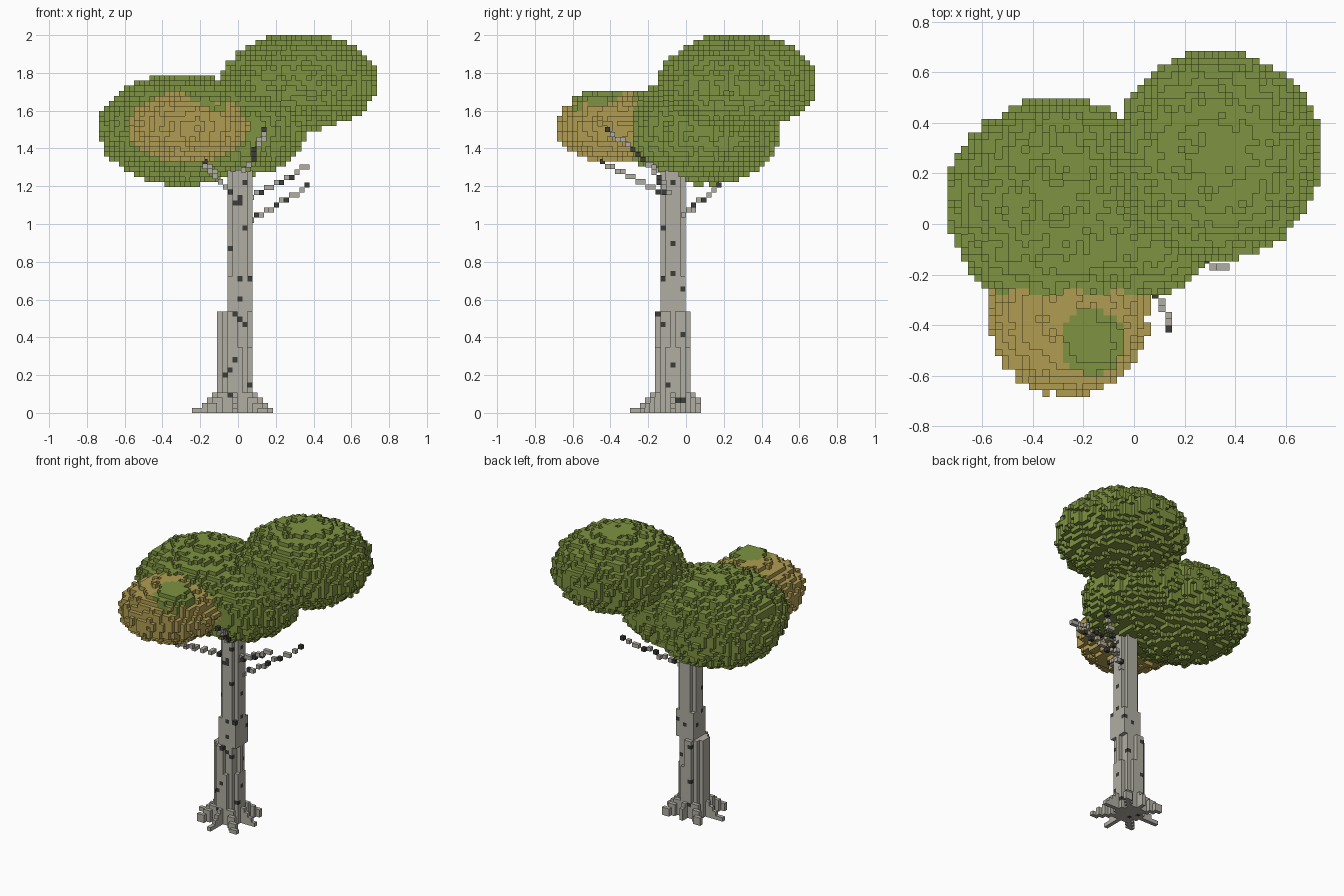
import bpy, bmesh, math, random
from mathutils import Vector

random.seed(7)
V = 0.0268  # cube size

if "Cube" in bpy.data.objects:
    bpy.data.objects.remove(bpy.data.objects["Cube"], do_unlink=True)


def material(name, rgb):
    m = bpy.data.materials.new(name)
    m.use_nodes = True
    m.diffuse_color = (*rgb, 1)
    bsdf = m.node_tree.nodes["Principled BSDF"]
    bsdf.inputs["Base Color"].default_value = (*rgb, 1)
    bsdf.inputs["Roughness"].default_value = 0.9
    return m


GREEN = material("leaf green", (0.21, 0.29, 0.052))
OCHRE = material("autumn ochre", (0.44, 0.335, 0.084))
BARK = material("pale bark", (0.44, 0.425, 0.365))
DARK = material("dark bark", (0.045, 0.045, 0.04))

# Each side of a cube: direction and its four corners
SIDES = [((1, 0, 0), ((1, 0, 0), (1, 1, 0), (1, 1, 1), (1, 0, 1))),
         ((-1, 0, 0), ((0, 0, 0), (0, 0, 1), (0, 1, 1), (0, 1, 0))),
         ((0, 1, 0), ((0, 1, 0), (0, 1, 1), (1, 1, 1), (1, 1, 0))),
         ((0, -1, 0), ((0, 0, 0), (1, 0, 0), (1, 0, 1), (0, 0, 1))),
         ((0, 0, 1), ((0, 0, 1), (1, 0, 1), (1, 1, 1), (0, 1, 1))),
         ((0, 0, -1), ((0, 0, 0), (0, 1, 0), (1, 1, 0), (1, 0, 0)))]


def build_cubes(name, cells, origin, mats):
    """Mesh the outer skin of a set of cubes: cells maps (i, j, k) to a material slot."""
    bm = bmesh.new()
    verts = {}
    for c, slot in cells.items():
        for d, corners in SIDES:
            if tuple(a + b for a, b in zip(c, d)) in cells:
                continue
            ring = []
            for q in corners:
                key = tuple(a + b for a, b in zip(c, q))
                if key not in verts:
                    verts[key] = bm.verts.new(Vector(origin) + Vector(key) * V)
                ring.append(verts[key])
            bm.faces.new(ring).material_index = slot
    mesh = bpy.data.meshes.new(name)
    bm.to_mesh(mesh)
    bm.free()
    for m in mats:
        mesh.materials.append(m)
    ob = bpy.data.objects.new(name, mesh)
    bpy.context.collection.objects.link(ob)
    return ob


def reach(p, blob):
    """Distance from a blob's centre, 1 on its surface."""
    centre, radii = blob
    return math.sqrt(sum(((a - c) / r) ** 2 for a, c, r in zip(p, centre, radii)))


# Leaf crown: overlapping rough ellipsoids of cubes
cluster = ((-0.262, -0.365, 1.515), (0.318, 0.325, 0.192))
cap = ((-0.165, -0.465, 1.63), (0.13, 0.145, 0.085))
blobs = [((0.33, 0.275, 1.752), (0.415, 0.418, 0.256)),
         ((-0.30, 0.105, 1.497), (0.445, 0.395, 0.292)),
         ((0.0, 0.06, 1.49), (0.362, 0.365, 0.24)),
         ((-0.28, -0.05, 1.51), (0.43, 0.295, 0.25)),
         cluster, cap]
crown_origin = (-27.5 * V, -25.5 * V, 2 - 30 * V)
crown = {}
for i in range(55):
    for j in range(51):
        for k in range(30):
            p = [o + (n + 0.5) * V for o, n in zip(crown_origin, (i, j, k))]
            if min(reach(p, b) for b in blobs) < 1 + random.uniform(-0.07, 0.02):
                edge = -0.27 + random.uniform(-0.025, 0.025)
                ochre = reach(p, cluster) < 1.08 and p[1] < edge
                green_top = math.hypot(p[0] + 0.165, p[1] + 0.465) < 0.13 and p[2] > 1.6
                crown[i, j, k] = int(ochre and not green_top)
build_cubes("leaf_crown", crown, crown_origin, [GREEN, OCHRE])


def bark_slot(dark_share):
    return int(random.random() < dark_share)


# Trunk: wide stepped foot, square collar, slim upper shaft
trunk_origin = (-0.110, -0.163, 0)
trunk = {}
for k in range(48):
    for i in range(7):
        for j in range(7):
            low = (i - 3) ** 2 + (j - 3) ** 2
            up_x, up_y = i - 4, j - 3
            if k < 20:
                solid = low <= (10 if k < 13 or i < 4 else 9)
            elif k < 27:
                solid = max(abs(up_x), abs(up_y)) <= 2
            else:
                solid = up_x ** 2 + up_y ** 2 <= 5
            if solid:
                trunk[i, j, k] = bark_slot(0.045)

# Roots: one-cube-wide steps spreading in eight directions
root_heights = (4, 3, 2, 1, 1)
for dx, dy, length in [(-1, 0, 5), (1, 0, 4), (0, -1, 5), (0, 1, 2),
                       (-1, -1, 3), (1, -1, 4), (-1, 1, 3), (1, 1, 3)]:
    diagonal = dx != 0 and dy != 0
    start = 3 if diagonal else 4
    for n in range(length):
        i, j = 3 + dx * (start + n), 3 + dy * (start + n)
        for k in range(root_heights[n]):
            trunk[i, j, k] = 0
            if diagonal:
                trunk[i - dx, j, k] = 0
build_cubes("trunk_and_roots", trunk, trunk_origin, [BARK, DARK])

# Branches: chains of cubes from the trunk to each tip
branches = {
    "branch_left_back": ((0.07, -0.04, 1.02), (0.365, 0.165, 1.195)),
    "branch_left_front": ((0.07, -0.09, 1.14), (0.365, -0.175, 1.305)),
    "branch_right_front": ((-0.04, -0.12, 1.17), (-0.175, -0.44, 1.325)),
    "branch_front": ((0.03, -0.12, 1.26), (0.15, -0.42, 1.50)),
}
for name, (a, b) in branches.items():
    a, b = Vector(a), Vector(b)
    steps = round(max(abs(c) for c in (b - a)) / V)
    cells = {}
    for n in range(steps + 1):
        p = (b - a) * (n / steps) / V
        cells[round(p.x), round(p.y), round(p.z)] = bark_slot(0.25)
    build_cubes(name, cells, a - Vector((V, V, V)) / 2, [BARK, DARK])
